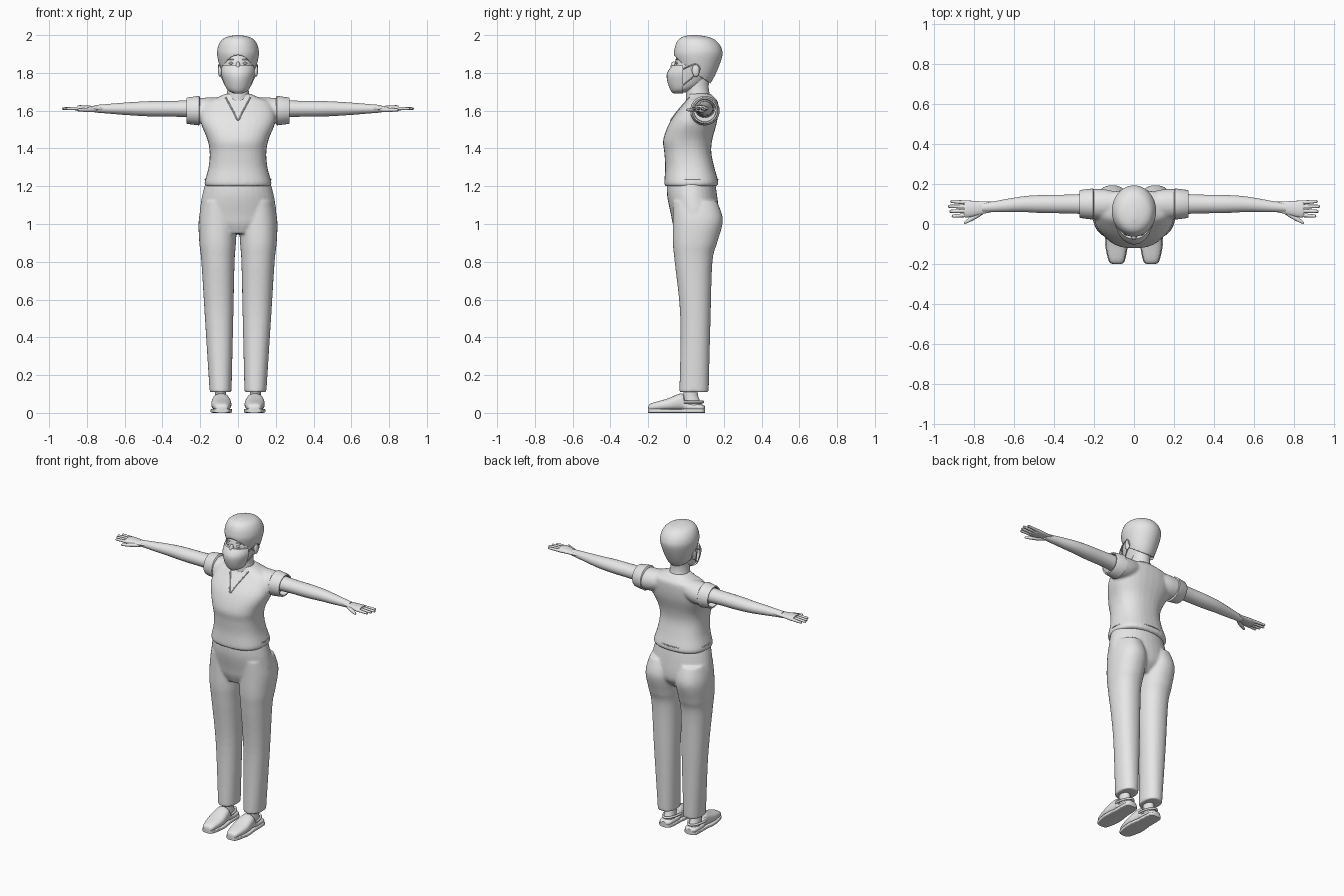
import bpy, bmesh, math
from mathutils import Vector
from mathutils.bvhtree import BVHTree

default_cube = bpy.data.objects.get("Cube")
if default_cube:
    bpy.data.objects.remove(default_cube, do_unlink=True)

grey = bpy.data.materials.new("plain grey")
grey.use_nodes = True
grey.diffuse_color = (.8, .8, .8, 1)
grey.node_tree.nodes["Principled BSDF"].inputs["Base Color"].default_value = grey.diffuse_color


def blend(before, start, end, after, t):
    """Point on a smooth curve between start and end."""
    bend = before - 2 * start + end
    twist = 3 * (start - end) + after - before
    slope = end - before
    return start + t * (slope + t * (2 * bend - slope + end - start - bend - twist - start + before
                                     + t * twist) + t * (slope - bend)) / 2


def smooth_path(rows, steps):
    """Fill in rows between the given ones."""
    if steps == 1:
        return rows
    padded = [rows[0], *rows, rows[-1]]
    path = []
    for i in range(len(rows) - 1):
        for step in range(steps):
            path.append([blend(*values, step / steps) for values in zip(*padded[i:i + 4])])
    return path + [rows[-1]]


def loft(bm, rows, axis="Z", side=1, centre=lambda station: 0, power=2, steps=4, segments=32):
    """Skin rounded sections; each row holds station, half width, low edge, high edge."""
    rings = []
    for station, half, low, high in smooth_path(rows, steps):
        ring = []
        for k in range(segments):
            angle = math.tau * k / segments
            across, up = (math.copysign(abs(f) ** (2 / power), f)
                          for f in (math.cos(angle), math.sin(angle)))
            u = centre(station) + half * across
            v = (low + high) / 2 + (high - low) / 2 * up
            x, y, z = {"Z": (u, v, station), "X": (station, u, v), "Y": (u, station, v)}[axis]
            ring.append(bm.verts.new((x * side, y, z)))
        rings.append(ring)
    for ring, following in zip(rings, rings[1:]):
        for k in range(segments):
            n = (k + 1) % segments
            bm.faces.new((ring[k], ring[n], following[n], following[k]))
    bm.faces.new(rings[0])
    bm.faces.new(rings[-1])


def finish(bm, name, fuse=False):
    bmesh.ops.recalc_face_normals(bm, faces=bm.faces)
    mesh = bpy.data.meshes.new(name)
    bm.to_mesh(mesh)
    bm.free()
    mesh.materials.append(grey)
    mesh.shade_smooth()
    mesh.set_sharp_from_angle(angle=math.radians(45))
    obj = bpy.data.objects.new(name, mesh)
    bpy.context.collection.objects.link(obj)
    if fuse:
        remesh = obj.modifiers.new("fuse", "REMESH")
        remesh.mode, remesh.voxel_size, remesh.use_smooth_shade = "VOXEL", .008, True
        soften = obj.modifiers.new("soften", "SMOOTH")
        soften.iterations = 4
    return obj


def part(name, rows, **options):
    bm = bmesh.new()
    loft(bm, rows, **options)
    finish(bm, name)


def limb(name, sizes, height, flatness=1, **options):
    """Part along the arm from pairs of station and radius."""
    rows = [(x, r, height - r * flatness, height + r * flatness) for x, r in sizes]
    part(name, rows, axis="X", **options)


def ball(name, place, size):
    bm = bmesh.new()
    bmesh.ops.create_uvsphere(bm, u_segments=20, v_segments=12, radius=1)
    for vert in bm.verts:
        vert.co = Vector(place) + vert.co * Vector(size)
    finish(bm, name)


def tube(name, points, radius=.003, side=1):
    curve = bpy.data.curves.new(name, "CURVE")
    curve.dimensions, curve.bevel_depth, curve.bevel_resolution = "3D", radius, 2
    curve.use_fill_caps = True
    path = smooth_path(points, 5)
    line = curve.splines.new("POLY")
    line.points.add(len(path) - 1)
    for point, (x, y, z) in zip(line.points, path):
        point.co = (x * side, y, z, 1)
    curve.materials.append(grey)
    bpy.context.collection.objects.link(bpy.data.objects.new(name, curve))


def trim(bm, point, normal):
    geometry = bm.verts[:] + bm.edges[:] + bm.faces[:]
    bmesh.ops.bisect_plane(bm, geom=geometry, plane_co=point, plane_no=normal, clear_outer=True)


def leg_centre(z):
    return .09 + .02 * min(z, .9)


def arm_centre(x):
    return .1 - .09 * max(0, x - .55)


# Trousers: pelvis and both legs fused
bm = bmesh.new()
loft(bm, [(.95, .1, -.05, .12), (1, .19, -.07, .165), (1.05, .204, -.08, .175),
          (1.15, .19, -.1, .165), (1.24, .166, -.1, .15)])
for side in (1, -1):
    loft(bm, [(1.12, .08, -.07, .165), (1.02, .1, -.07, .195), (.9, .097, -.07, .165),
              (.8, .088, -.06, .14), (.5, .075, -.03, .13), (.11, .058, -.035, .12)],
         side=side, centre=leg_centre, power=2.2, steps=6)
finish(bm, "trousers", fuse=True)

# Shirt: body fused with the shoulders
bm = bmesh.new()
loft(bm, [(1.2, .17, -.11, .16), (1.22, .177, -.115, .172), (1.3, .156, -.11, .15),
          (1.38, .15, -.115, .134), (1.45, .163, -.12, .14), (1.55, .2, -.08, .166),
          (1.64, .18, -.01, .17), (1.67, .11, .01, .15), (1.69, .065, .01, .13)], power=2.4)
surface = BVHTree.FromBMesh(bm)
for side in (1, -1):
    loft(bm, [(.08, .06, 1.56, 1.67), (.15, .074, 1.535, 1.67), (.215, .075, 1.53, 1.666)],
         axis="X", side=side, centre=arm_centre)
finish(bm, "shirt", fuse=True)
turns = [math.tau * k / 24 for k in range(25)]
tube("shirt_hem_seam", [(.174 * math.cos(a), .03 + .14 * math.sin(a), 1.235) for a in turns])

# V neckline laid on the shirt
neckline = []
for k in range(-3, 4):
    start = Vector((.022 * k, -1, 1.55 + .04 * abs(k)))
    neckline.append(surface.ray_cast(start, Vector((0, 1, 0)))[0])
tube("neckline", neckline, radius=.004)

# Head and neck
part("neck", [(1.64, .07, 0, .14), (1.72, .055, 0, .12), (1.8, .06, -.01, .13)])
part("head", [(1.695, .02, -.06, -.01), (1.715, .05, -.07, .05), (1.76, .07, -.07, .11),
              (1.85, .09, -.06, .16), (1.95, .08, -.03, .15)], steps=6)
ball("nose_bridge", (0, -.065, 1.835), (.012, .016, .025))


# Surgical cap: cut on a slope, with the brow edge arched
def arch(place):
    frontness = max(0, min(1, (.03 - place.y) / .06))
    return .022 * frontness * max(0, 1 - (place.x / .08) ** 2)


bm = bmesh.new()
loft(bm, [(1.72, .04, .01, .11), (1.78, .08, -.02, .15), (1.88, .108, -.06, .19),
          (1.93, .108, -.06, .188), (1.97, .09, -.045, .16), (1.99, .06, -.02, .12),
          (2, .01, .02, .06)], segments=48, steps=6)
for vert in bm.verts:
    vert.co.z -= arch(vert.co)
trim(bm, (0, -.06, 1.87), (0, -2, -3))
for vert in bm.verts:
    vert.co.z += arch(vert.co)
cap = finish(bm, "surgical_cap")
cap.modifiers.new("thickness", "SOLIDIFY").thickness = .006

# Face mask: front shell only
bm = bmesh.new()
loft(bm, [(1.69, .02, -.065, 0), (1.71, .056, -.083, .04), (1.76, .08, -.1, .1),
          (1.8, .092, -.1, .13), (1.838, .095, -.075, .15)])
trim(bm, (0, -.015, 1.8), (0, 1, 0))
finish(bm, "face_mask")

shoe_outline = [(-.2, .016, .03), (-.185, .036, .05), (-.1, .053, .075), (-.02, .045, .103),
                (0, .044, .055), (.08, .04, .045), (.1, .02, .035)]

for side, label in ((1, "left_"), (-1, "right_")):
    # Face details
    ball(label + "eye", (side * .036, -.05, 1.851), (.014, .007, .006))
    ball(label + "eyebrow", (side * .036, -.048, 1.87), (.02, .007, .003))
    ball(label + "ear", (side * .095, .052, 1.812), (.011, .02, .033))
    tube(label + "mask_strap", [(.088, -.016, 1.82), (.1, .05, 1.846), (.1, .07, 1.81),
                                (.068, -.016, 1.735)], side=side)

    # Sleeve cuff with a hollow end
    limb(label + "sleeve_cuff", [(.2, .07), (.206, .078), (.268, .07), (.273, .067),
                                 (.271, .06), (.23, .058)],
         1.6, side=side, centre=arm_centre, steps=1)

    # Arm, hand and fingers
    limb(label + "arm", [(.2, .054), (.32, .047), (.46, .045), (.6, .036), (.72, .025), (.76, .022)],
         1.61, .9, side=side, centre=arm_centre)
    limb(label + "hand", [(.7, .025), (.75, .03), (.83, .042), (.85, .036)],
         1.612, .4, side=side, centre=arm_centre)
    for number, finger in enumerate(("index", "middle", "ring", "little")):
        spread = number - 1.5
        tip = .93 - .012 * abs(spread - .3)
        limb(label + finger + "_finger",
             [(.82, .011), (tip - .01, .008), (tip, .006), (tip + .004, .001)], 1.611, .9, side=side,
             centre=lambda x: .076 + spread * (.02 + .05 * (x - .82)), segments=12)
    limb(label + "thumb", [(.75, .012), (.785, .015), (.84, .009), (.85, .002)], 1.604, .8,
         side=side, centre=lambda x: .065 - .6 * (x - .75), segments=16)

    # Ankle and clog
    part(label + "ankle", [(.03, .036, -.01, .09), (.09, .03, -.013, .064), (.14, .03, -.015, .062)],
         side=side, centre=leg_centre)
    part(label + "shoe_upper", [(y, half, .012, top) for y, half, top in shoe_outline],
         axis="Y", side=side, centre=leg_centre, power=2.5)
    part(label + "shoe_sole", [(y, half + .004, 0, .022) for y, half, top in shoe_outline],
         axis="Y", side=side, centre=leg_centre, power=6)
    half_turn = [math.pi * k / 12 for k in range(13)]
    tube(label + "heel_strap",
         [(.09 + .044 * math.cos(a), .1 * math.sin(a) - .01, .058) for a in half_turn],
         radius=.007, side=side)
